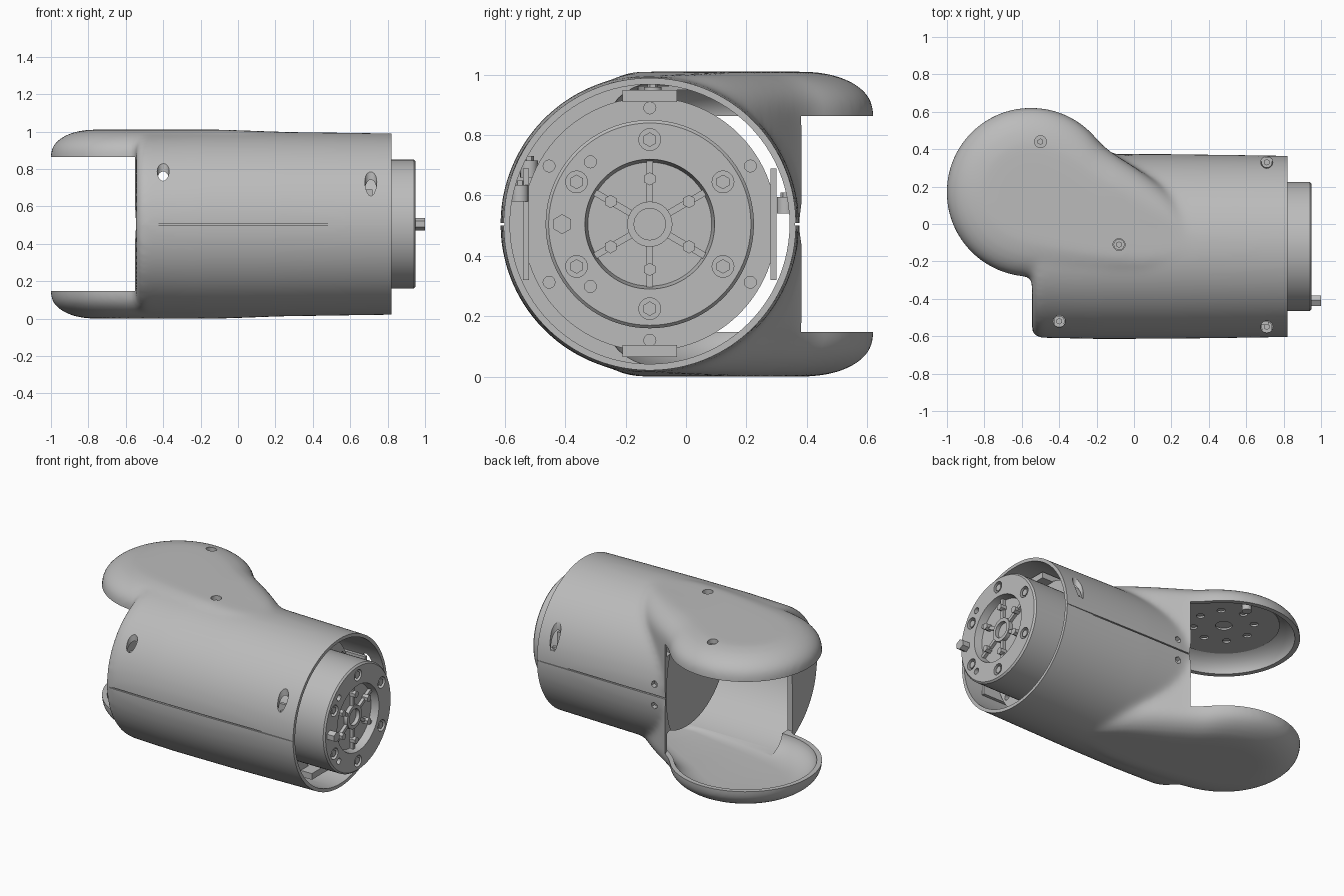
import bpy, bmesh, math
from mathutils import Vector, Matrix
from mathutils.geometry import interpolate_bezier, intersect_point_line

if "Cube" in bpy.data.objects:
    bpy.data.objects.remove(bpy.data.objects["Cube"])

CY, CZ = -0.12, 0.505            # tube axis
EAR = Vector((-0.55, 0.17, 0))   # joint axis
EAR_R = 0.452
X, Y, Z = Vector((1, 0, 0)), Vector((0, 1, 0)), Vector((0, 0, 1))

grey = bpy.data.materials.new("light_grey")
grey.use_nodes = True
grey.diffuse_color = (0.5, 0.5, 0.5, 1)
grey.node_tree.nodes["Principled BSDF"].inputs["Base Color"].default_value = (0.5, 0.5, 0.5, 1)


def make(name, bm):
    bmesh.ops.recalc_face_normals(bm, faces=bm.faces)
    mesh = bpy.data.meshes.new(name)
    bm.to_mesh(mesh)
    bm.free()
    mesh.materials.append(grey)
    obj = bpy.data.objects.new(name, mesh)
    bpy.context.scene.collection.objects.link(obj)
    return obj


def activate(obj):
    bpy.ops.object.select_all(action='DESELECT')
    obj.select_set(True)
    bpy.context.view_layer.objects.active = obj


def apply_mod(obj, kind, **settings):
    activate(obj)
    mod = obj.modifiers.new(kind.lower(), kind)
    for key, value in settings.items():
        setattr(mod, key, value)
    bpy.ops.object.modifier_apply(modifier=mod.name)


def cut(obj, bm):
    cutter = make("cutter", bm)
    cutter.hide_render = True
    apply_mod(obj, 'BOOLEAN', object=cutter, operation='DIFFERENCE', solver='EXACT')
    bpy.data.objects.remove(cutter)


def smooth(obj):
    activate(obj)
    bpy.ops.object.shade_smooth_by_angle(angle=math.radians(32))


def cyl(bm, start, axis, r, length, sides=24):
    rot = axis.to_track_quat('Z', 'Y').to_matrix().to_4x4()
    place = Matrix.Translation(Vector(start) + axis * length / 2) @ rot
    bmesh.ops.create_cone(bm, cap_ends=True, segments=sides, radius1=r, radius2=r,
                          depth=length, matrix=place)


def box(bm, lo, hi):
    lo, hi = Vector(lo), Vector(hi)
    place = Matrix.Translation((lo + hi) / 2) @ Matrix.Diagonal((*(hi - lo), 1))
    bmesh.ops.create_cube(bm, size=1, matrix=place)


def lathe(bm, profile, steps=96):
    verts = [bm.verts.new((x, CY, CZ + r)) for x, r in profile]
    edges = [bm.edges.new(pair) for pair in zip(verts, verts[1:])]
    bmesh.ops.spin(bm, geom=verts + edges, cent=(0, CY, CZ), axis=X,
                   angle=math.tau, steps=steps)
    bmesh.ops.remove_doubles(bm, verts=bm.verts, dist=0.0002)


def polar(x, r, angle):
    return Vector((x, CY + r * math.sin(angle), CZ + r * math.cos(angle)))


# Ear outline: a round lobe that flows into the tube
arc = [EAR + EAR_R * Vector((math.cos(a), math.sin(a), 0))
       for a in (math.radians(40 + 230 * i / 60) for i in range(61))]
tip = Vector((0.45, -0.1, 0))
flow_in = interpolate_bezier(arc[-1], Vector((0.0, -0.33, 0)), Vector((0.55, -0.23, 0)), tip, 20)
flow_out = interpolate_bezier(tip, Vector((0.1, 0.32, 0)), Vector((-0.08, 0.31, 0)), arc[0], 24)
outline = arc + flow_in[1:] + flow_out[1:-1]
spine_end = Vector((0.1, -0.08, 0))


def ear(bm, side, base, inset):
    levels = [(1, base), (1, 0.375 - inset)]
    for i in range(1, 9):
        a = math.pi / 2 * i / 8
        levels.append((0.5 + 0.5 * math.cos(a), 0.375 - inset + 0.13 * math.sin(a)))
    rings = []
    for f, h in levels:
        ring = []
        for p in outline:
            s, t = intersect_point_line(p, EAR, spine_end)
            s = EAR.lerp(spine_end, min(1, max(0, t)))
            q = s + (p - s) * f * (1 - inset / (p - s).length)
            drop = 0.035 * max(0, q.x + 0.1) if h > base else 0
            ring.append(bm.verts.new((q.x, q.y, CZ + side * (h - drop))))
        rings.append(ring)
    n = len(outline)
    for a, b in zip(rings, rings[1:]):
        for i in range(n):
            bm.faces.new((a[i], a[(i + 1) % n], b[(i + 1) % n], b[i]))
    caps = [bm.faces.new(rings[0]), bm.faces.new(rings[-1])]
    bmesh.ops.triangulate(bm, faces=caps)


# Outer shell: tube and two ears melted together
bm = bmesh.new()
lathe(bm, [(-0.545, 0), (-0.545, 0.455), (-0.535, 0.475), (-0.51, 0.488), (-0.2, 0.495),
           (0.2, 0.494), (0.82, 0.485), (1.0, 0.483), (1.0, 0)])
for side in (1, -1):
    ear(bm, side, 0.05, 0)
shell = make("outer_shell", bm)
apply_mod(shell, 'REMESH', mode='VOXEL', voxel_size=0.016)
apply_mod(shell, 'SMOOTH', factor=0.5, iterations=20)

# Open end, hollow tube, hollow ears, joint clearance
bm = bmesh.new()
box(bm, (0.82, -1, -0.5), (1.3, 1, 1.5))
cut(shell, bm)
bm = bmesh.new()
lathe(bm, [(-0.515, 0), (-0.515, 0.463), (0.95, 0.463), (0.95, 0)])
cut(shell, bm)
for side in (1, -1):
    bm = bmesh.new()
    ear(bm, side, 0.25, 0.03)
    cut(shell, bm)
bm = bmesh.new()
cyl(bm, (EAR.x, EAR.y, CZ - 0.358), Z, 0.482, 0.716, 96)
cut(shell, bm)

# Parting seam and screw holes
screws = [(-0.5, 0.44, 0.96), (-0.08, -0.11, 0.955), (0.71, 0.33, 0.59),
          (-0.4, -0.52, 0.71), (0.71, -0.55, 0.63)]
bm = bmesh.new()
box(bm, (-0.7, -0.8, CZ - 0.004), (0.9, -0.601, CZ + 0.004))
box(bm, (-0.2, 0.361, CZ - 0.004), (0.9, 0.6, CZ + 0.004))
for x, y, z in screws:
    cyl(bm, (x, y, z), Z, 0.032, 0.6)
for dz in (-0.07, 0.07):
    cyl(bm, (-0.03, 0.3, CZ + dz), Y, 0.022, 0.2, 6)
cut(shell, bm)
smooth(shell)

bm = bmesh.new()
for x, y, z in screws:
    cyl(bm, (x, y, z - 0.05), Z, 0.029, 0.055)
    cyl(bm, (x, y, z), Z, 0.017, 0.02, 6)
smooth(make("shell_screws", bm))

# Mounting plate with holes inside the upper ear
bm = bmesh.new()
cyl(bm, (EAR.x, EAR.y, 0.95), Z, 0.33, 0.012, 64)
plate = make("ear_plate", bm)
bm = bmesh.new()
cyl(bm, (EAR.x, EAR.y, 0.9), Z, 0.05, 0.1)
for i in range(8):
    a = math.tau * i / 8
    cyl(bm, (EAR.x + 0.18 * math.cos(a), EAR.y + 0.18 * math.sin(a), 0.9), Z, 0.025, 0.1, 12)
cut(plate, bm)
smooth(plate)

# Motor with stepped body and recessed face
bm = bmesh.new()
lathe(bm, [(0.08, 0), (0.08, 0.42), (0.6, 0.42), (0.6, 0.345), (0.94, 0.345),
           (0.95, 0.335), (0.95, 0.215), (0.9, 0.205), (0.9, 0)])
motor = make("motor_body", bm)
sixths = [math.tau * i / 6 for i in range(6)]
bm = bmesh.new()
for a in sixths:
    cyl(bm, polar(0.92, 0.28, a), X, 0.036, 0.1)
    cyl(bm, polar(0.57, 0.385, a), X, 0.02, 0.1, 12)
for a in (-0.76, -2.38):
    cyl(bm, polar(0.92, 0.285, a), X, 0.02, 0.1, 12)
cut(motor, bm)
smooth(motor)

bm = bmesh.new()
for a in sixths:
    cyl(bm, polar(0.915, 0.28, a), X, 0.024, 0.03, 6)
    cyl(bm, polar(0.89, 0.15, a), X, 0.022, 0.05, 6)
make("motor_bolts", bm)

# Hub with spokes, and locating peg
bm = bmesh.new()
lathe(bm, [(0.89, 0.075), (0.925, 0.075), (0.925, 0.052), (0.89, 0.052), (0.89, 0.075)], 32)
smooth(make("hub_ring", bm))
bm = bmesh.new()
for a in sixths:
    spoke = bmesh.ops.create_cube(bm, size=1, matrix=Matrix.Translation(polar(0.905, 0.14, a))
                                  @ Matrix.Rotation(-a, 4, 'X')
                                  @ Matrix.Diagonal((0.03, 0.022, 0.14, 1)))
make("hub_spokes", bm)
bm = bmesh.new()
cyl(bm, (0.9, -0.41, CZ), X, 0.033, 0.1, 6)
make("locating_peg", bm)

# Ribs holding the motor in the tube
bm = bmesh.new()
box(bm, (0.1, 0.28, 0.32), (0.72, 0.3, 0.69))
box(bm, (0.1, -0.54, 0.32), (0.72, -0.52, 0.69))
for z in (0.065, 0.91):
    box(bm, (0.15, CY - 0.09, z), (0.68, CY + 0.09, z + 0.04))
make("motor_ribs", bm)
